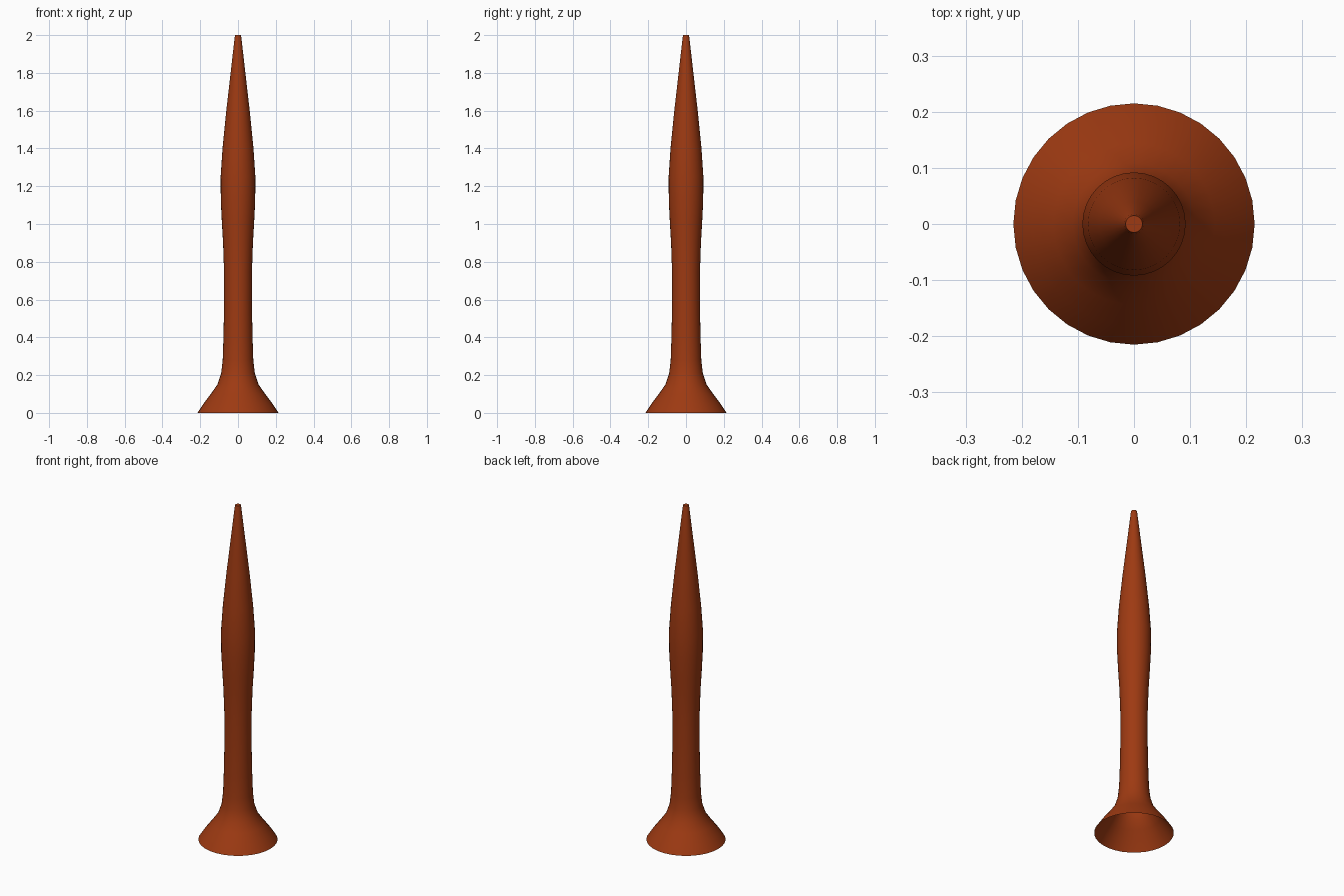
import bpy, bmesh
from math import cos, sin, tau, radians

cube = bpy.data.objects.get("Cube")
if cube:
    bpy.data.objects.remove(cube, do_unlink=True)

SIDES = 32

# Outline of the turned body: (radius, height), from open foot to narrow tip
PROFILE = [(0.215, 0), (0.182, 0.05), (0.144, 0.1), (0.109, 0.15), (0.089, 0.21),
           (0.081, 0.28), (0.077, 0.4), (0.074, 0.55), (0.074, 0.75), (0.079, 0.9),
           (0.085, 1.0), (0.091, 1.12), (0.092, 1.25), (0.082, 1.4), (0.062, 1.6),
           (0.039, 1.8), (0.018, 1.985), (0.015, 2.0)]

# Single terracotta colour
clay = bpy.data.materials.new("terracotta")
clay.use_nodes = True
color = (0.34, 0.042, 0.006, 1)
clay.diffuse_color = color
clay.node_tree.nodes["Principled BSDF"].inputs["Base Color"].default_value = color

# Hollow body: rings joined side by side, open below and capped at the tip
bm = bmesh.new()
rings = [[bm.verts.new((r * cos(tau * i / SIDES), r * sin(tau * i / SIDES), z))
          for i in range(SIDES)] for r, z in PROFILE]
for low, high in zip(rings, rings[1:]):
    for i in range(SIDES):
        j = (i + 1) % SIDES
        bm.faces.new((low[i], low[j], high[j], high[i]))
bm.faces.new(rings[-1])

mesh = bpy.data.meshes.new("flared_spike")
bm.to_mesh(mesh)
bm.free()
mesh.materials.append(clay)
body = bpy.data.objects.new("flared_spike", mesh)
bpy.context.collection.objects.link(body)

# Smooth shading, crisp only at the tip cap
bpy.context.view_layer.objects.active = body
body.select_set(True)
bpy.ops.object.shade_smooth_by_angle(angle=radians(60))
